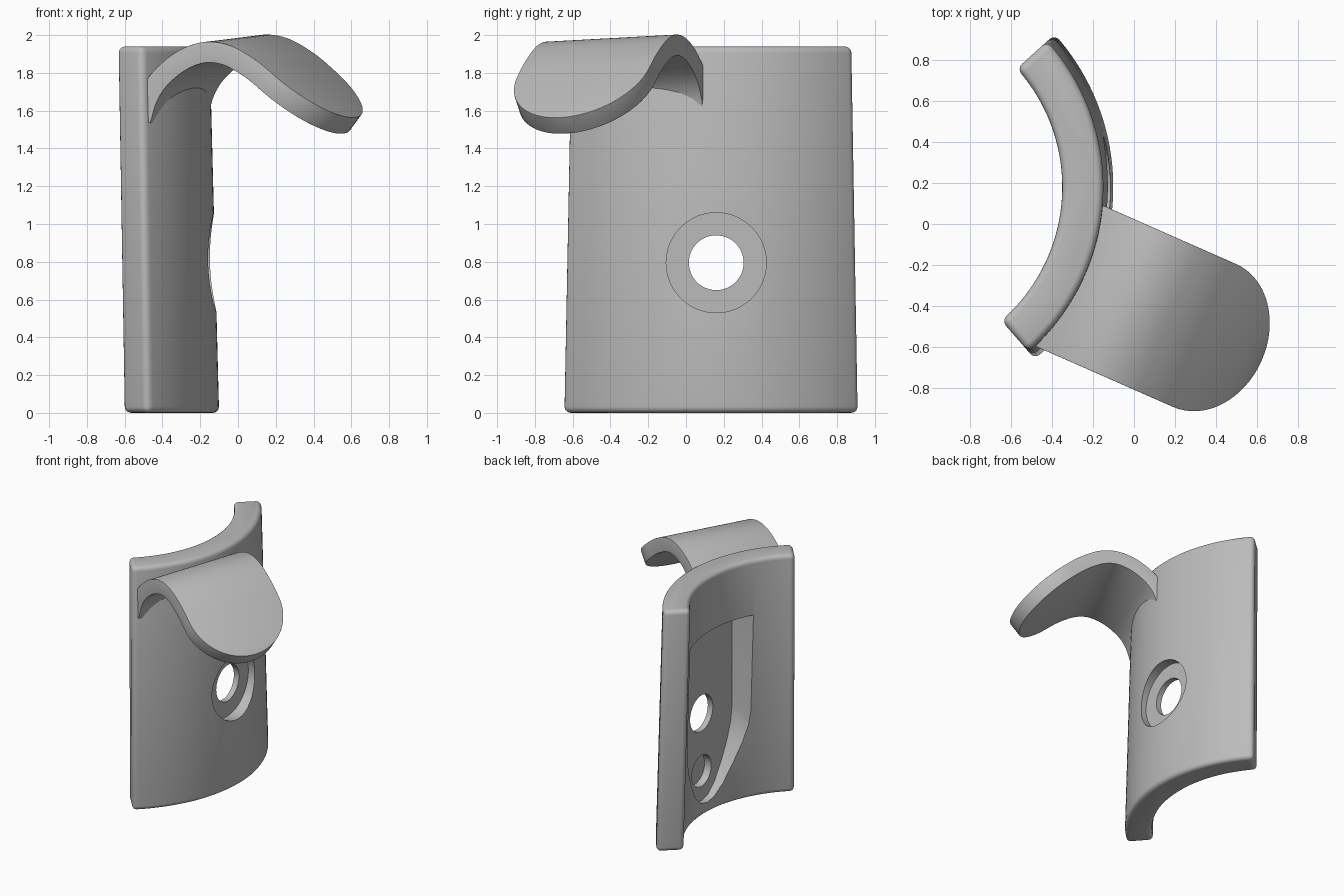
import bpy, bmesh, math
from mathutils import Vector

if "Cube" in bpy.data.objects:
    bpy.data.objects.remove(bpy.data.objects["Cube"])

grey = bpy.data.materials.new("plain grey")
grey.diffuse_color = (0.5, 0.5, 0.5, 1)
grey.use_nodes = True
grey.node_tree.nodes["Principled BSDF"].inputs["Base Color"].default_value = grey.diffuse_color


def make(name, verts, faces):
    me = bpy.data.meshes.new(name)
    bm = bmesh.new()
    vs = [bm.verts.new(v) for v in verts]
    for f in faces:
        bm.faces.new([vs[i] for i in f])
    bmesh.ops.remove_doubles(bm, verts=bm.verts, dist=1e-5)
    bmesh.ops.recalc_face_normals(bm, faces=bm.faces)
    bm.to_mesh(me)
    bm.free()
    me.materials.append(grey)
    ob = bpy.data.objects.new(name, me)
    bpy.context.collection.objects.link(ob)
    return ob


def loft(name, rings):
    """Skin equal closed rings and cap both ends."""
    n = len(rings[0])
    verts = [p for r in rings for p in r]
    faces = [(k * n + i, k * n + (i + 1) % n, (k + 1) * n + (i + 1) % n, (k + 1) * n + i)
             for k in range(len(rings) - 1) for i in range(n)]
    faces += [tuple(range(n)), tuple(range(len(verts) - n, len(verts)))]
    return make(name, verts, faces)


def select(ob):
    bpy.ops.object.select_all(action='DESELECT')
    ob.select_set(True)
    bpy.context.view_layer.objects.active = ob


def bevel(ob, width):
    select(ob)
    m = ob.modifiers.new("round", 'BEVEL')
    m.width, m.segments = width, 4
    m.limit_method, m.angle_limit = 'ANGLE', math.radians(40)
    bpy.ops.object.modifier_apply(modifier=m.name)


def cut(ob, outline, x0, x1):
    """Cut a (y, z) outline through ob from x0 to x1."""
    c = loft("cutter", [[(x, y, z) for y, z in outline] for x in (x0, x1)])
    c.hide_render = True
    select(ob)
    m = ob.modifiers.new("cut", 'BOOLEAN')
    m.operation, m.solver, m.object = 'DIFFERENCE', 'EXACT', c
    bpy.ops.object.modifier_apply(modifier=m.name)
    bpy.data.objects.remove(c)


def circle(y, z, r, n=48):
    return [(y + r * math.cos(2 * math.pi * i / n), z + r * math.sin(2 * math.pi * i / n))
            for i in range(n)]


# Curved back plate, slightly wider at the bottom
CX, CY, A0, A1, N = -1.21, 0.18, math.radians(-49), math.radians(42), 40


def plate_ring(z, grow):
    angles = [A0 + (A1 - A0) * i / N for i in range(N + 1)]
    pts = [(1.06 + grow, a) for a in angles] + [(0.86 + grow, a) for a in reversed(angles)]
    return [(CX + r * math.cos(a), CY + r * math.sin(a), z) for r, a in pts]


plate = loft("back_plate", [plate_ring(0, 0.05), plate_ring(1.94, 0)])
bevel(plate, 0.035)

# Recess in the hollow side, with a rounded, tapering bottom
MID = 0.16
half = [(0.39, 1.49), (0.39, 0.72), (0.375, 0.6), (0.33, 0.47), (0.26, 0.33),
        (0.17, 0.19), (0.08, 0.11)]
recess = [(MID + d, z) for d, z in half] + [(MID, 0.09)] + [(MID - d, z) for d, z in reversed(half)]
cut(plate, recess, -0.9, -0.25)
# Screw hole with counterbore, and blind hole below it
cut(plate, circle(MID, 0.795, 0.265), -0.205, 0.2)
cut(plate, circle(MID, 0.795, 0.145), -0.9, 0.2)
cut(plate, circle(MID, 0.33, 0.125), -0.4, -0.19)

# Hook: a bent strip with a round end, running along U with width along W
U, W = Vector((0.915, -0.403, 0)), Vector((0.403, 0.915, 0))
WC, HALF, THICK, TILT = -0.358, 0.38, 0.11, 0.05
path = [(-0.235, 1.57), (-0.195, 1.69), (-0.13, 1.785), (-0.03, 1.867), (0.07, 1.914),
        (0.165, 1.929), (0.26, 1.912), (0.345, 1.872), (0.425, 1.822), (0.5, 1.763)]
P = [Vector(p) for p in path]
P = [2 * P[0] - P[1]] + P + [P[-1] + Vector((0.08, -0.064))]
stations = []  # (centre, half width)
for k in range(1, len(P) - 2):
    a, b, c, d = P[k - 1:k + 3]
    for j in range(4):
        t = j / 4
        q = 0.5 * (2 * b + (c - a) * t + (2 * a - 5 * b + 4 * c - d) * t * t
                   + (3 * b - a - 3 * c + d) * t ** 3)
        stations.append((q, HALF))
slope = Vector((0.781, -0.625))
for j in range(17):
    ang = math.pi / 2 * j / 16
    stations.append((P[-2] + slope * HALF * 1.02 * math.sin(ang), HALF * math.cos(ang)))

verts, faces = [], []
for i, (q, h) in enumerate(stations):
    lo, hi = stations[max(i - 1, 0)][0], stations[min(i + 1, len(stations) - 1)][0]
    t = slope if i >= len(stations) - 17 else (hi - lo).normalized()
    n = Vector((-t.y, t.x)) * THICK / 2
    for s, side in ((1, 1), (1, -1), (-1, -1), (-1, 1)):
        p = q + n * s
        v = U * p.x + W * (WC + h * side)
        v.z = p.y + TILT * h * side
        verts.append(v)
last = len(stations) - 1
for k in range(last):
    a, b = 4 * k, 4 * k + 4
    for i in range(4):
        j = (i + 1) % 4
        if k == last - 1 and i in (0, 2):  # round end closes to a point
            faces.append((a + i, a + j, b + i))
        elif k == last - 1:
            top, bot = (b, b + 2)
            faces.append((a + i, a + j, bot, top) if i == 1 else (a + i, a + j, top, bot))
        else:
            faces.append((a + i, a + j, b + j, b + i))
faces.append((0, 1, 2, 3))
hook = make("hook", verts, faces)
bevel(hook, 0.038)

for ob in (plate, hook):
    select(ob)
    bpy.ops.object.shade_smooth_by_angle(angle=math.radians(32))
